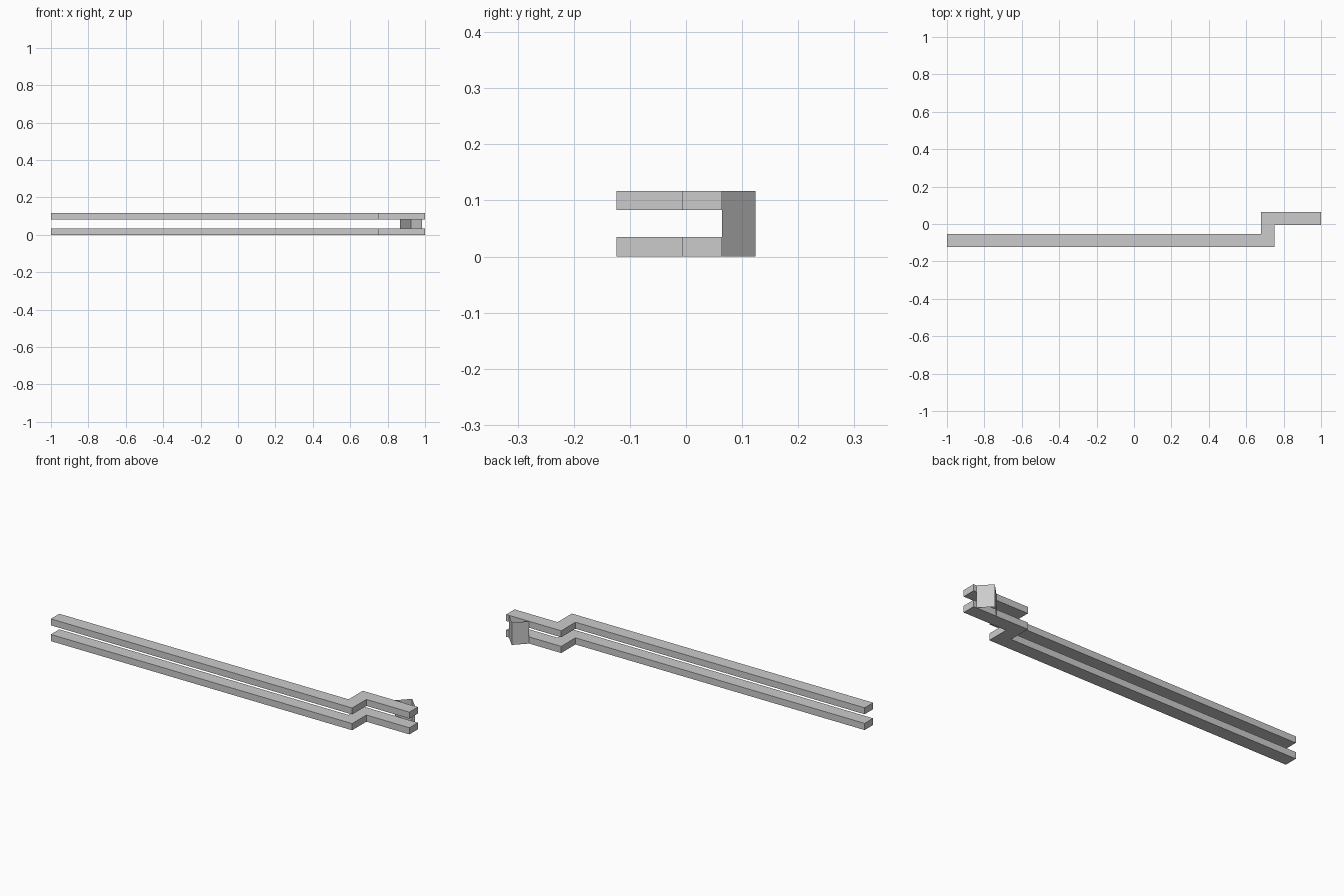
import bpy
import bmesh

cube = bpy.data.objects.get("Cube")
if cube:
    bpy.data.objects.remove(cube, do_unlink=True)

grey = bpy.data.materials.new("light_grey")
grey.use_nodes = True
grey.diffuse_color = (0.6, 0.6, 0.6, 1)
grey.node_tree.nodes["Principled BSDF"].inputs["Base Color"].default_value = (0.6, 0.6, 0.6, 1)


def extrude_profile(name, points, bottom, top, solid):
    """Raise a plan outline from bottom to top, as a solid or an open sheet."""
    bm = bmesh.new()
    verts = [bm.verts.new((x, y, bottom)) for x, y in points]
    if solid:
        base = [bm.faces.new(verts)]
        raised = bmesh.ops.extrude_face_region(bm, geom=base)["geom"]
    else:
        base = [bm.edges.new(pair) for pair in zip(verts, verts[1:])]
        raised = bmesh.ops.extrude_edge_only(bm, edges=base)["geom"]
    moved = [v for v in raised if isinstance(v, bmesh.types.BMVert)]
    bmesh.ops.translate(bm, verts=moved, vec=(0, 0, top - bottom))
    bmesh.ops.recalc_face_normals(bm, faces=bm.faces)
    # Sheets face outward, toward the back
    if not solid and sum(f.normal.y for f in bm.faces) < 0:
        bmesh.ops.reverse_faces(bm, faces=bm.faces)
    mesh = bpy.data.meshes.new(name)
    bm.to_mesh(mesh)
    bm.free()
    mesh.materials.append(grey)
    obj = bpy.data.objects.new(name, mesh)
    bpy.context.collection.objects.link(obj)
    return obj


# Two stepped rails, one above the other
rail = [(-1, -0.124), (0.75, -0.124), (0.75, -0.006), (1, -0.006),
        (1, 0.064), (0.68, 0.064), (0.68, -0.054), (-1, -0.054)]
extrude_profile("lower_rail", rail, 0, 0.035, True)
extrude_profile("upper_rail", rail, 0.083, 0.117, True)

# Thin folded sheet joining the rails at the back
fold = [(0.866, 0.064), (0.925, 0.124), (0.984, 0.064)]
extrude_profile("folded_end_plate", fold, 0, 0.117, False)
